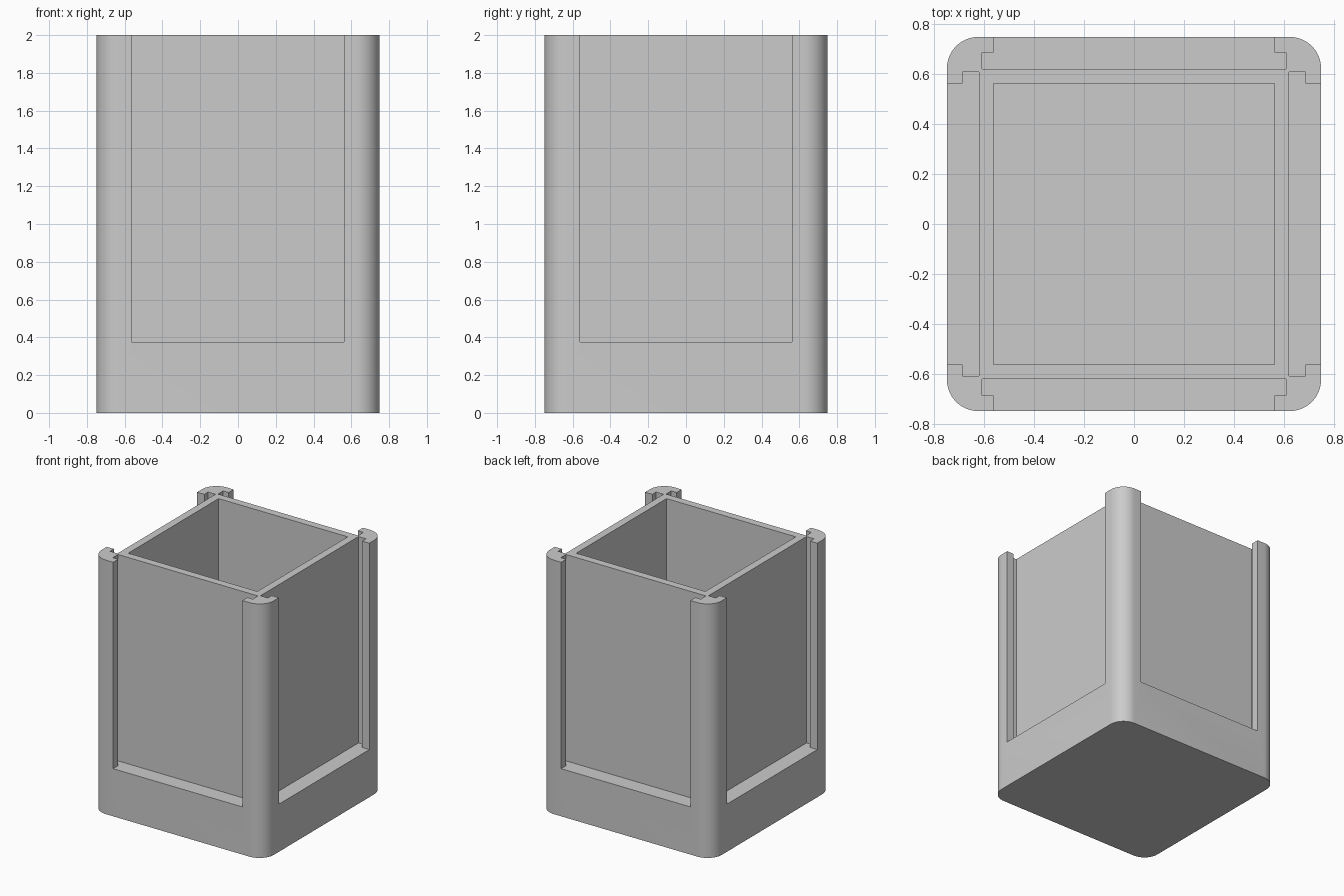
import bpy, bmesh, math
from mathutils import Matrix

cube = bpy.data.objects.get("Cube")
if cube:
    bpy.data.objects.remove(cube, do_unlink=True)

HALF, HEIGHT, RADIUS = 0.75, 2.0, 0.125
INNER, FLOOR, LEDGE = 0.5625, 0.1875, 0.375
GROOVE_BACK, GROOVE_FRONT, GROOVE_SIDE = 0.6225, 0.6875, 0.61
TOP = HEIGHT + 0.2

grey = bpy.data.materials.new("plain grey")
grey.use_nodes = True
grey.diffuse_color = (0.6, 0.6, 0.6, 1)
grey.node_tree.nodes["Principled BSDF"].inputs["Base Color"].default_value = grey.diffuse_color


def prism(name, outline, bottom, top, turns=1):
    """Extrude an outline upward, repeated in quarter turns about z."""
    bm = bmesh.new()
    for i in range(turns):
        turn = Matrix.Rotation(i * math.pi / 2, 3, 'Z')
        face = bm.faces.new([bm.verts.new(turn @ Matrix.Identity(3) @ p) for p in
                             [Matrix.Translation((x, y, bottom)).translation for x, y in outline]])
        new = bmesh.ops.extrude_face_region(bm, geom=[face])["geom"]
        bmesh.ops.translate(bm, vec=(0, 0, top - bottom),
                            verts=[g for g in new if isinstance(g, bmesh.types.BMVert)])
    bmesh.ops.recalc_face_normals(bm, faces=bm.faces)
    mesh = bpy.data.meshes.new(name)
    bm.to_mesh(mesh)
    bm.free()
    mesh.materials.append(grey)
    obj = bpy.data.objects.new(name, mesh)
    bpy.context.collection.objects.link(obj)
    return obj


# Rounded square body
corner = HALF - RADIUS
outline = []
for quarter in range(4):
    mid = math.pi / 4 + quarter * math.pi / 2
    cx, cy = math.copysign(corner, math.cos(mid)), math.copysign(corner, math.sin(mid))
    for step in range(13):
        a = (quarter + step / 12) * math.pi / 2
        outline.append((cx + RADIUS * math.cos(a), cy + RADIUS * math.sin(a)))
body = prism("slotted_box", outline, 0, HEIGHT)

# Square cavity
cavity = prism("cavity_cutter", [(-INNER, -INNER), (INNER, -INNER), (INNER, INNER), (-INNER, INNER)],
               FLOOR, TOP)

# T-shaped panel slots on all four sides
half_t = [(GROOVE_SIDE, GROOVE_BACK), (GROOVE_SIDE, GROOVE_FRONT),
          (INNER, GROOVE_FRONT), (INNER, HALF + 0.1)]
slots = prism("panel_slot_cutter", half_t + [(-x, y) for x, y in reversed(half_t)], LEDGE, TOP, 4)

bpy.ops.object.select_all(action='DESELECT')
bpy.context.view_layer.objects.active = body
body.select_set(True)
for cutter in (cavity, slots):
    cutter.hide_render = True
    cut = body.modifiers.new(cutter.name, 'BOOLEAN')
    cut.operation = 'DIFFERENCE'
    cut.solver = 'EXACT'
    cut.object = cutter
    bpy.ops.object.modifier_apply(modifier=cut.name)
    bpy.data.objects.remove(cutter, do_unlink=True)

bpy.ops.object.shade_smooth_by_angle(angle=math.radians(30))
